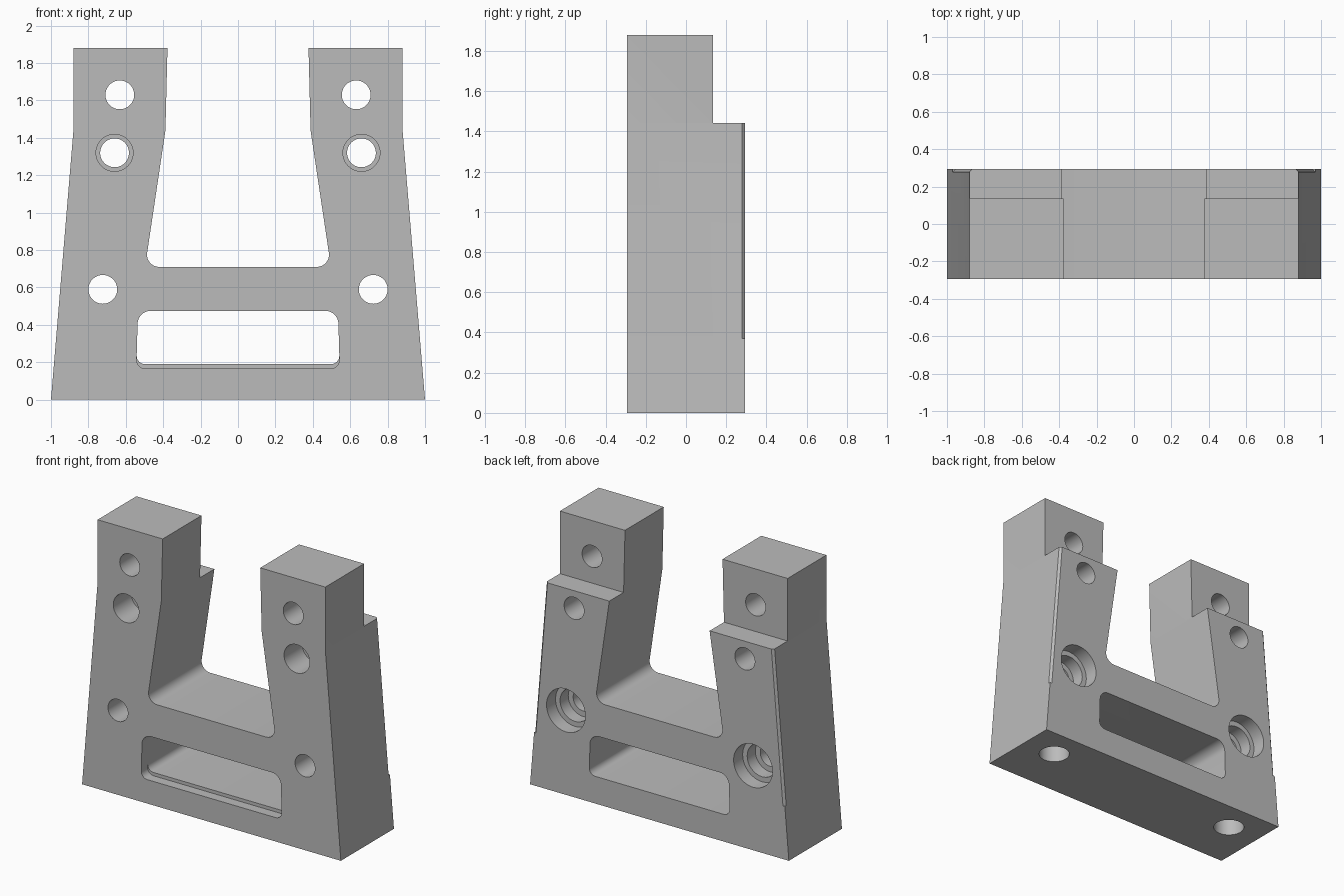
import bpy
import bmesh
from math import atan2, cos, sin, pi, radians, tan
from mathutils import Matrix, Vector

if "Cube" in bpy.data.objects:
    bpy.data.objects.remove(bpy.data.objects["Cube"], do_unlink=True)

FRONT, BACK = -0.293, 0.293

grey = bpy.data.materials.new("plain grey")
grey.use_nodes = True
colour = (0.5, 0.5, 0.5, 1)
grey.diffuse_color = colour
grey.node_tree.nodes["Principled BSDF"].inputs["Base Color"].default_value = colour


def finish(bm, name):
    bmesh.ops.recalc_face_normals(bm, faces=bm.faces)
    mesh = bpy.data.meshes.new(name)
    bm.to_mesh(mesh)
    bm.free()
    mesh.materials.append(grey)
    obj = bpy.data.objects.new(name, mesh)
    bpy.context.collection.objects.link(obj)
    return obj


def rounded(corners, steps=8):
    """Turn (x, z, radius) corners into a filleted outline."""
    out = []
    for i, (x, z, r) in enumerate(corners):
        p = Vector((x, z))
        if r == 0:
            out.append(p)
            continue
        a = (Vector(corners[i - 1][:2]) - p).normalized()
        b = (Vector(corners[(i + 1) % len(corners)][:2]) - p).normalized()
        half = a.angle(b) / 2
        centre = p + (a + b).normalized() * (r / sin(half))
        start = p + a * (r / tan(half)) - centre
        end = p + b * (r / tan(half)) - centre
        a0 = atan2(start.y, start.x)
        sweep = (atan2(end.y, end.x) - a0 + pi) % (2 * pi) - pi
        for k in range(steps + 1):
            t = a0 + sweep * k / steps
            out.append(centre + Vector((cos(t), sin(t))) * r)
    return out


def prism(name, outline, y0, y1):
    bm = bmesh.new()
    face = bm.faces.new([bm.verts.new((p[0], y0, p[1])) for p in outline])
    new = bmesh.ops.extrude_face_region(bm, geom=[face])["geom"]
    verts = [v for v in new if isinstance(v, bmesh.types.BMVert)]
    bmesh.ops.translate(bm, verts=verts, vec=(0, y1 - y0, 0))
    return finish(bm, name)


def box(name, size, matrix):
    bm = bmesh.new()
    bmesh.ops.create_cube(bm, size=1, matrix=matrix @ Matrix.Diagonal((*size, 1)))
    return finish(bm, name)


def cylinder(name, centre, radius, depth, along_y=True):
    turn = Matrix.Rotation(pi / 2 if along_y else 0, 4, 'X')
    bm = bmesh.new()
    bmesh.ops.create_cone(bm, cap_ends=True, segments=48, radius1=radius, radius2=radius,
                          depth=depth, matrix=Matrix.Translation(centre) @ turn)
    return finish(bm, name)


# Frame outline: two tapering posts joined by a crossbar and base
right_half = [(1, 0, 0), (0.88, 1.44, 0), (0.88, 1.88, 0), (0.377, 1.88, 0),
              (0.388, 1.44, 0), (0.497, 0.71, 0.065)]
left_half = [(-x, z, r) for x, z, r in reversed(right_half)]
frame = prism("bracket_frame", rounded(right_half + left_half), FRONT, BACK)


def cut(cutter):
    mod = frame.modifiers.new("cut", 'BOOLEAN')
    mod.operation = 'DIFFERENCE'
    mod.solver = 'EXACT'
    mod.object = cutter
    bpy.ops.object.select_all(action='DESELECT')
    bpy.context.view_layer.objects.active = frame
    frame.select_set(True)
    bpy.ops.object.modifier_apply(modifier=mod.name)
    bpy.data.objects.remove(cutter, do_unlink=True)


# Rear step near the top of the posts
cut(box("step_cutter", (3, 1, 1), Matrix.Translation((0, 0.635, 1.943))))

# Window, with a slightly lower sill along the front
window = [(0.543, 0.19, 0.045), (0.535, 0.475, 0.07),
          (-0.535, 0.475, 0.07), (-0.543, 0.19, 0.045)]
cut(prism("window_cutter", rounded(window), -0.5, 0.5))
sill = [(x, 0.167 if z < 0.3 else z, r) for x, z, r in window]
cut(prism("sill_cutter", rounded(sill), -0.5, FRONT + 0.07))

for side in (-1, 1):
    # Through holes in the posts
    for x, z in ((0.632, 1.63), (0.66, 1.32), (0.723, 0.59)):
        cut(cylinder("hole_cutter", (side * x, 0, z), 0.077, 2))
    # Front counterbore of the middle hole
    cut(cylinder("front_bore_cutter", (side * 0.66, FRONT, 1.32), 0.099, 0.4))
    # Stepped rear counterbore of the lower hole
    for radius, depth in ((0.15, 0.1), (0.115, 0.19)):
        cut(cylinder("rear_bore_cutter", (side * 0.723, BACK, 0.59), radius, depth * 2))
    # Blind hole in the underside
    cut(cylinder("base_hole_cutter", (side * 0.753, 0.077, 0), 0.1, 0.5, False))
    # Fine chamfer on the outer rear edge
    tilt = Matrix.Rotation(-side * atan2(0.12, 1.44), 4, 'Y')
    place = Matrix.Translation((side * 0.923, BACK, 0.924))
    cut(box("chamfer_cutter", (0.021, 0.021, 1.11),
            place @ tilt @ Matrix.Rotation(pi / 4, 4, 'Z')))

bpy.ops.object.select_all(action='DESELECT')
frame.select_set(True)
bpy.context.view_layer.objects.active = frame
bpy.ops.object.shade_smooth_by_angle(angle=radians(30))
